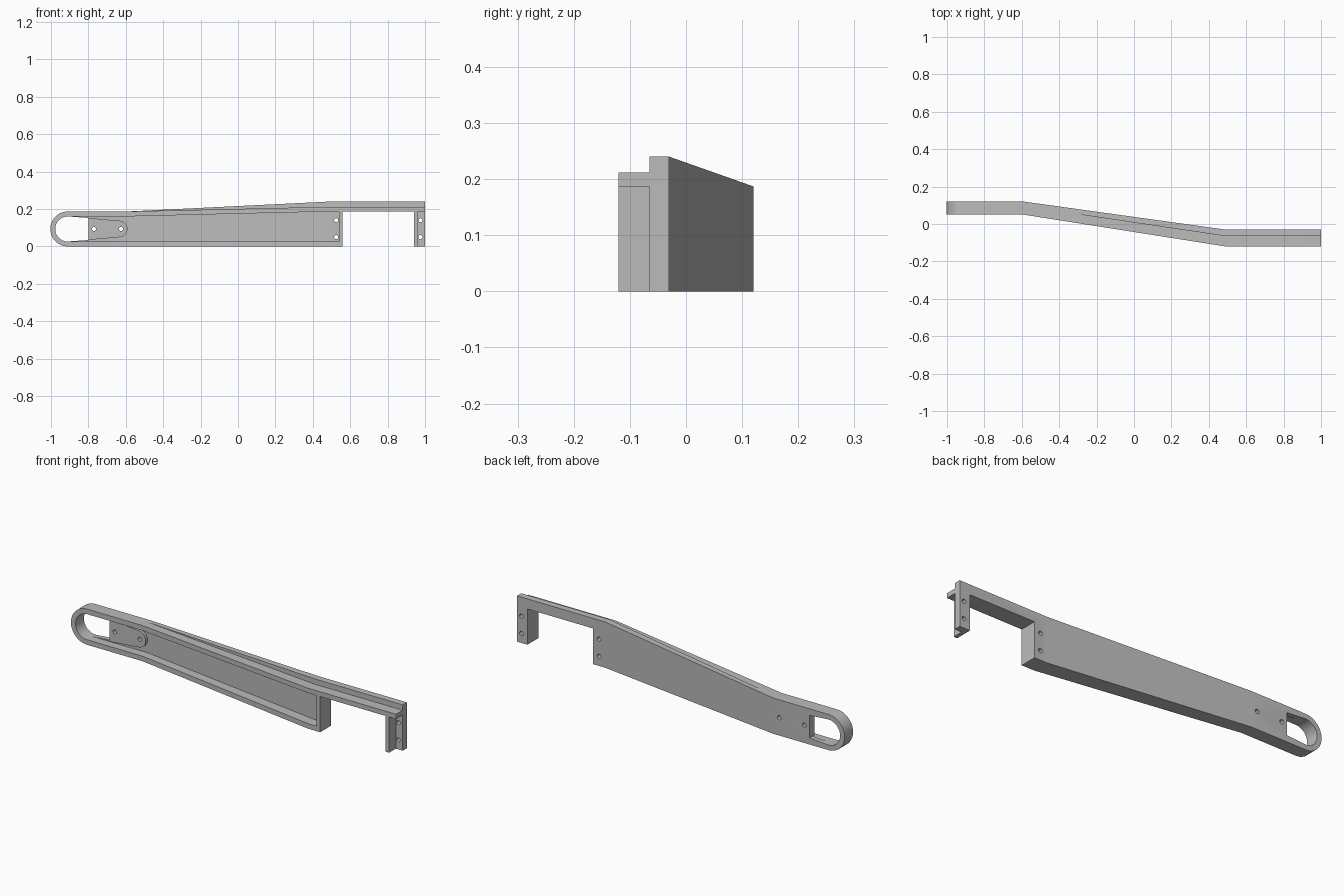
import bpy, bmesh
from math import sin, cos, pi

cube = bpy.data.objects.get("Cube")
if cube:
    bpy.data.objects.remove(cube, do_unlink=True)

grey = bpy.data.materials.new("plain_grey")
grey.use_nodes = True
colour = (0.5, 0.5, 0.5, 1)
grey.diffuse_color = colour
grey.node_tree.nodes["Principled BSDF"].inputs["Base Color"].default_value = colour

BEND_A, BEND_B = -0.59, 0.49      # where the arm starts and stops slanting
MID = 0.0935                      # height of the rounded end's centre
END = -0.91


def arc(cx, cz, r, start, stop, n=24):
    return [(cx + r * cos(start + (stop - start) * i / n),
             cz + r * sin(start + (stop - start) * i / n)) for i in range(n + 1)]


def hole(cx, cz):
    return arc(cx, cz, 0.011, 0, 2 * pi, 16)[:-1]


def slant(left, right):
    """Depth that is constant at both ends and slants between the bends."""
    def depth(x):
        t = min(1, max(0, (x - BEND_A) / (BEND_B - BEND_A)))
        return left + (right - left) * t
    return depth


def bent_plate(name, loops, front, back):
    """Fill a side profile with holes, give it thickness and bend it in depth."""
    curve = bpy.data.curves.new(name + "_profile", 'CURVE')
    curve.dimensions = '2D'
    curve.fill_mode = 'BOTH'
    curve.extrude = 1
    for pts in loops:
        spline = curve.splines.new('POLY')
        spline.points.add(len(pts) - 1)
        for p, (x, z) in zip(spline.points, pts):
            p.co = (x, z, 0, 1)
        spline.use_cyclic_u = True
    helper = bpy.data.objects.new(name + "_helper", curve)
    bpy.context.collection.objects.link(helper)
    bpy.context.view_layer.update()
    evaluated = helper.evaluated_get(bpy.context.evaluated_depsgraph_get())
    bm = bmesh.new()
    bm.from_mesh(evaluated.to_mesh())
    evaluated.to_mesh_clear()
    bpy.data.objects.remove(helper, do_unlink=True)
    bpy.data.curves.remove(curve)

    bmesh.ops.remove_doubles(bm, verts=bm.verts[:], dist=1e-5)
    for x in (BEND_A, BEND_B):
        bmesh.ops.bisect_plane(bm, geom=bm.verts[:] + bm.edges[:] + bm.faces[:],
                               dist=1e-5, plane_co=(x, 0, 0), plane_no=(1, 0, 0))
    for v in bm.verts:
        x, z, side = v.co
        v.co = (x, front(x) if side > 0 else back(x), z)
    bmesh.ops.recalc_face_normals(bm, faces=bm.faces[:])
    mesh = bpy.data.meshes.new(name)
    bm.to_mesh(mesh)
    bm.free()
    mesh.materials.append(grey)
    obj = bpy.data.objects.new(name, mesh)
    bpy.context.collection.objects.link(obj)
    bpy.ops.object.select_all(action='DESELECT')
    obj.select_set(True)
    bpy.context.view_layer.objects.active = obj
    bpy.ops.object.shade_smooth_by_angle(angle=0.5)


front_face = slant(0.05, -0.12)
web_face = slant(0.095, -0.065)
back_face = slant(0.12, -0.03)
boss_face = slant(0.08, -0.08)

# Shared outline pieces
round_end = arc(END, MID, MID, pi / 2, 3 * pi / 2)
notch = [(0.56, 0), (0.56, 0.187), (0.94, 0.187), (0.94, 0)]
slot = arc(END, MID, 0.067, pi / 2, 3 * pi / 2) + [(-0.80, MID - 0.059), (-0.80, MID + 0.059)]
arm_holes = [hole(-0.77, MID), hole(-0.625, MID)]
bolt_holes = [hole(x, z) for x in (0.525, 0.975) for z in (0.05, 0.14)]

# Back web with the end slot, screw holes and the mounting post
web = round_end + notch + [(1, 0), (1, 0.24), (BEND_B, 0.24), (BEND_A, 2 * MID)]
bent_plate("back_web", [web, slot] + arm_holes + bolt_holes, web_face, back_face)

# Raised rim around the pocket, with the top strip and the post flange
rim = round_end + notch + [(0.96, 0), (0.96, 0.187), (1, 0.187), (1, 0.212),
                           (BEND_B, 0.212), (BEND_A, 2 * MID)]
pocket = arc(END, MID, 0.067, pi / 2, 3 * pi / 2) + [
    (0.54, 0.0265), (0.54, 0.187), (BEND_B, 0.187), (BEND_A, 0.1605)]
bent_plate("front_rim", [rim, pocket], front_face, web_face)

# Tapered boss beside the slot
boss = [(-0.80, MID + 0.059), (-0.80, MID - 0.059)] + arc(-0.635, MID, 0.044, -pi / 2, pi / 2)
bent_plate("slot_boss", [boss] + arm_holes, boss_face, web_face)
